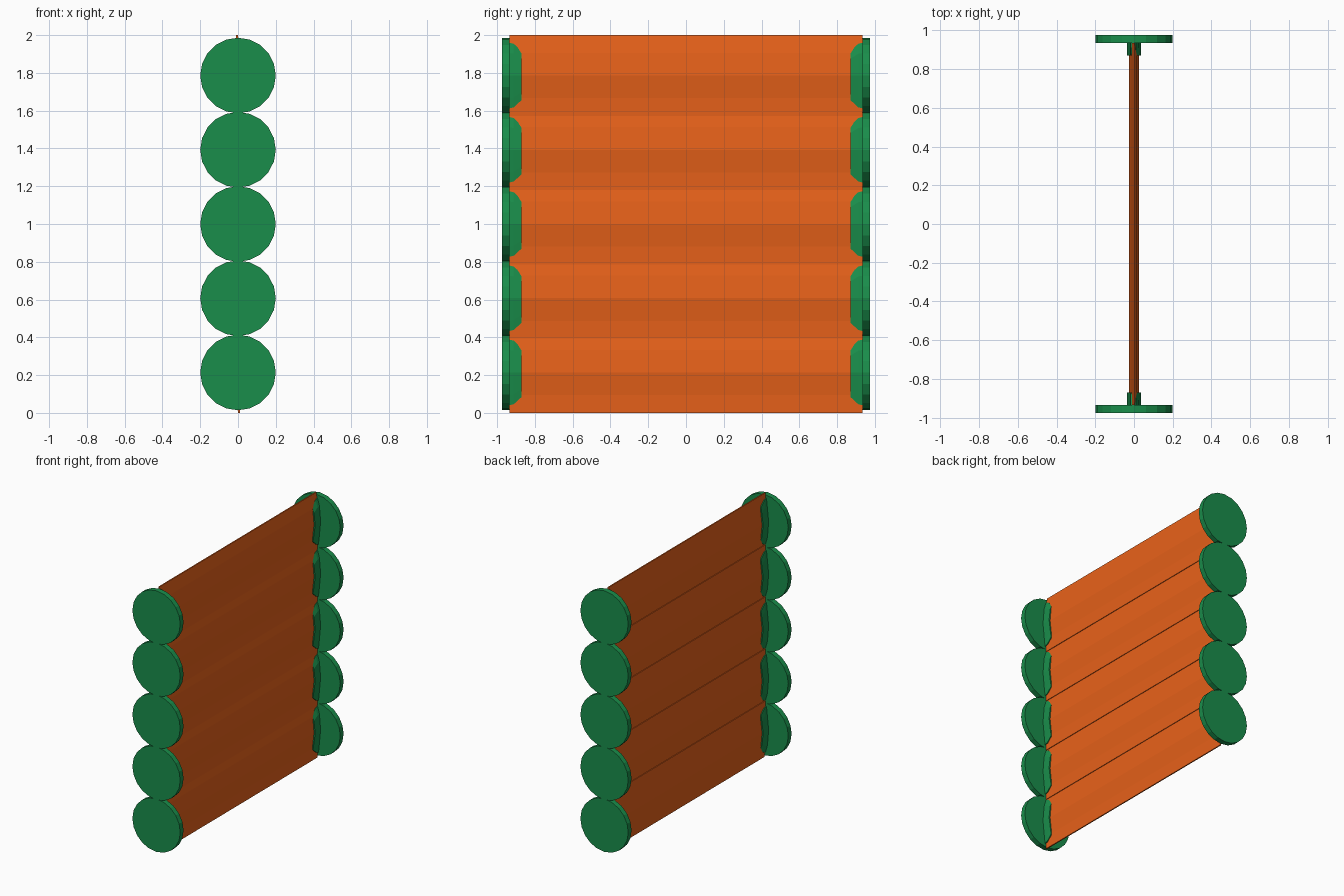
import bpy, bmesh, math

if "Cube" in bpy.data.objects:
    bpy.data.objects.remove(bpy.data.objects["Cube"])

PITCH, HALF_Y = 0.393, 0.935


def material(name, rgb):
    m = bpy.data.materials.new(name)
    m.diffuse_color = (*rgb, 1)
    m.use_nodes = True
    m.node_tree.nodes["Principled BSDF"].inputs["Base Color"].default_value = m.diffuse_color
    return m


ORANGE = material("slat_orange", (0.80, 0.12, 0.01))
GREEN = material("end_green", (0.01, 0.27, 0.07))


def loft(name, rings, mat, z):
    """Skin a list of equal-length vertex rings and cap both ends."""
    bm = bmesh.new()
    loops = [[bm.verts.new(p) for p in r] for r in rings]
    n = len(loops[0])
    for a, b in zip(loops, loops[1:]):
        for i in range(n):
            bm.faces.new((a[i], a[(i + 1) % n], b[(i + 1) % n], b[i]))
    bm.faces.new(loops[0])
    bm.faces.new(loops[-1])
    bmesh.ops.recalc_face_normals(bm, faces=bm.faces)
    me = bpy.data.meshes.new(name)
    bm.to_mesh(me)
    bm.free()
    me.materials.append(mat)
    ob = bpy.data.objects.new(name, me)
    ob.location.z = z
    bpy.context.collection.objects.link(ob)
    return ob


# blade cross-section (x, z): right side top to bottom, left side is its half turn
side = [(-0.001, 0.214), (0.015, 0.12), (0.026, 0.0), (0.012, -0.12), (0.010, -0.214)]
blade = side + [(-x, -z) for x, z in side]
# end sleeve cross-section, slightly thicker than the blade
cuff = [(0.010, 0.175), (0.026, 0.12), (0.036, 0.0), (0.024, -0.12), (0.018, -0.175)]
cuff += [(-x, -z) for x, z in cuff]


def ring(profile, y, zs=1.0):
    return [(x, y, z * zs) for x, z in profile]


for i in range(5):
    z = 1.0 + (i - 2) * PITCH
    loft(f"slat_{i + 1}", [ring(blade, -HALF_Y), ring(blade, HALF_Y)], ORANGE, z)
    for s, label in ((-1, "front"), (1, "back")):
        # sleeve gripping the blade end, tapered towards the middle
        loft(f"{label}_sleeve_{i + 1}",
             [ring(cuff, s * 0.94), ring(cuff, s * 0.912, 0.96), ring(cuff, s * 0.87, 0.74)],
             GREEN, z)
        # round end disc
        circle = [(0.2 * math.cos(math.tau * k / 20), 0.2 * math.sin(math.tau * k / 20))
                  for k in range(20)]
        loft(f"{label}_disc_{i + 1}",
             [ring(circle, s * HALF_Y), ring(circle, s * 0.975)], GREEN, z)
